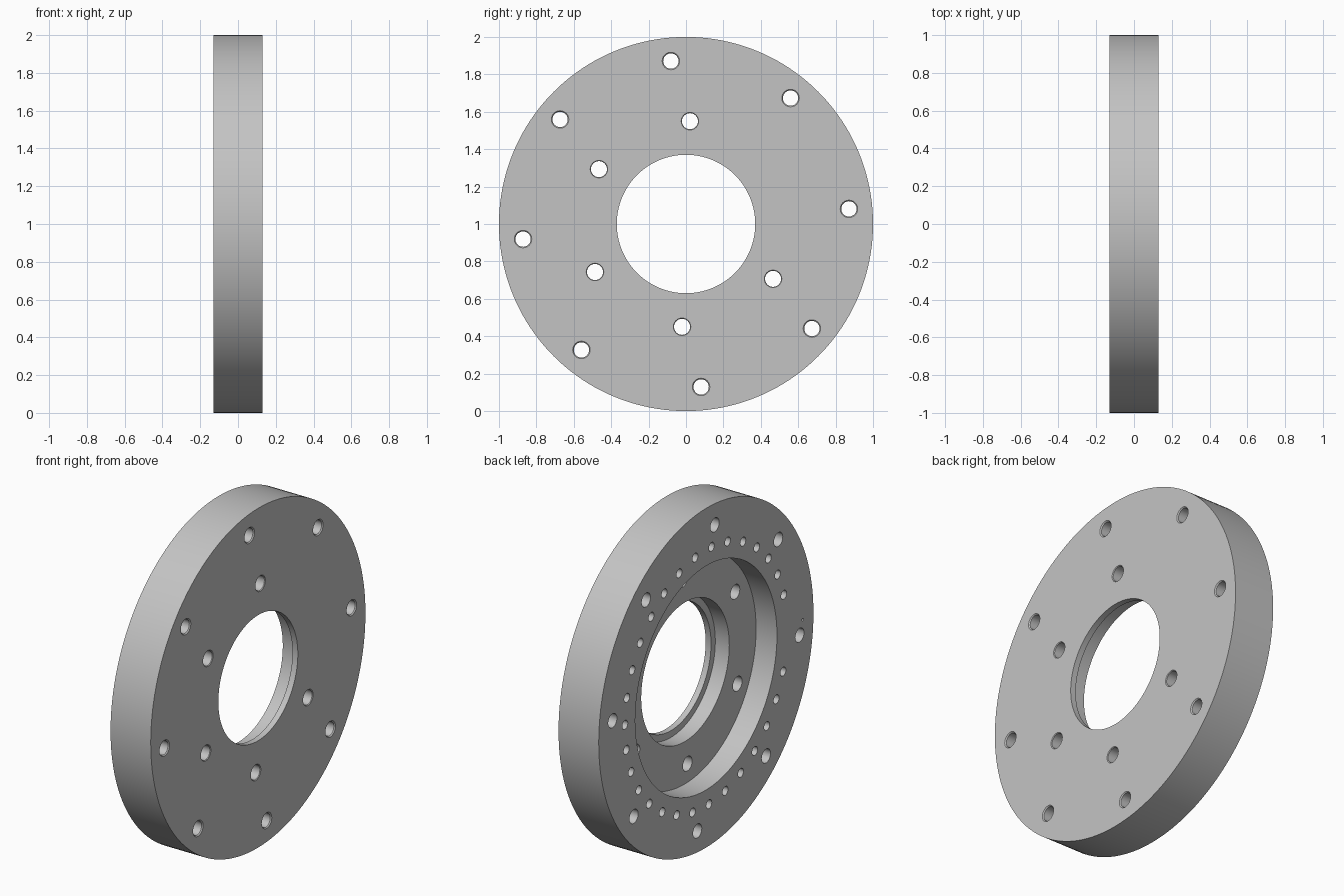
import bpy, bmesh
from math import sin, cos, radians, tau

if "Cube" in bpy.data.objects:
    bpy.data.objects.remove(bpy.data.objects["Cube"])

HALF = 0.131      # half the plate thickness
FLOOR = 0.005     # x of the recess floor
LIP = 0.096       # x of the ledge inside the bore


def lathe(bm, profile, y=0.0, z=0.0, sides=24, ring=False):
    """Turn (x, radius) points about an axis along x; cap the ends unless a ring."""
    loops = []
    for x, r in profile:
        loops.append([bm.verts.new((x, y + r * cos(tau * i / sides), z + r * sin(tau * i / sides)))
                      for i in range(sides)])
    pairs = list(zip(loops, loops[1:]))
    if ring:
        pairs.append((loops[-1], loops[0]))
    else:
        bm.faces.new(loops[0][::-1])
        bm.faces.new(loops[-1])
    for a, b in pairs:
        for i in range(sides):
            j = (i + 1) % sides
            bm.faces.new((a[i], a[j], b[j], b[i]))


def make_object(name, bm):
    bmesh.ops.recalc_face_normals(bm, faces=bm.faces)
    mesh = bpy.data.meshes.new(name)
    bm.to_mesh(mesh)
    bm.free()
    obj = bpy.data.objects.new(name, mesh)
    bpy.context.collection.objects.link(obj)
    return obj


def drill(bm, profile, radius, angle, sides=24):
    a = radians(angle)
    lathe(bm, profile, radius * cos(a), 1 + radius * sin(a), sides)


# Plate with a wide recess and a stepped bore
bm = bmesh.new()
lathe(bm, [(HALF, 0.37), (HALF, 1.0), (-HALF, 1.0), (-HALF, 0.66),
           (FLOOR, 0.66), (FLOOR, 0.41), (LIP, 0.41), (LIP, 0.37)],
      z=1, sides=160, ring=True)
plate = make_object("flange_plate", bm)

# Drills for all the holes
bm = bmesh.new()


def chamfered(r, rim):
    depth = rim - r
    return [(-0.2, r), (HALF - depth, r), (HALF, rim), (0.2, rim)]


for k in range(8):                      # outer through holes
    drill(bm, chamfered(0.041, 0.047), 0.875, 5.3 + 45 * k)
for k in range(5):                      # inner through holes, one place left free
    drill(bm, chamfered(0.043, 0.047), 0.55, 87.8 + 60 * k)
for k in range(-14, 15):                # blind holes round the recess, gap at one side
    drill(bm, [(-0.2, 0.026), (0.02, 0.026)], 0.755, 0.9 + 11.62 * k, 20)
drill(bm, [(-0.2, 0.008), (-0.09, 0.008)], 0.9, 180, 12)    # locating pin hole
drills = make_object("hole_cutter", bm)
drills.hide_render = True

# Cut the holes
cut = plate.modifiers.new("holes", 'BOOLEAN')
cut.operation = 'DIFFERENCE'
cut.solver = 'EXACT'
cut.object = drills
bpy.ops.object.select_all(action='DESELECT')
plate.select_set(True)
bpy.context.view_layer.objects.active = plate
bpy.ops.object.modifier_apply(modifier=cut.name)
bpy.data.objects.remove(drills)

# Grey metal
grey = bpy.data.materials.new("grey_metal")
grey.use_nodes = True
colour = (0.55, 0.55, 0.55, 1)
grey.diffuse_color = colour
grey.node_tree.nodes["Principled BSDF"].inputs["Base Color"].default_value = colour
plate.data.materials.clear()
plate.data.materials.append(grey)
for face in plate.data.polygons:
    face.material_index = 0

bpy.ops.object.shade_smooth_by_angle(angle=radians(30))
